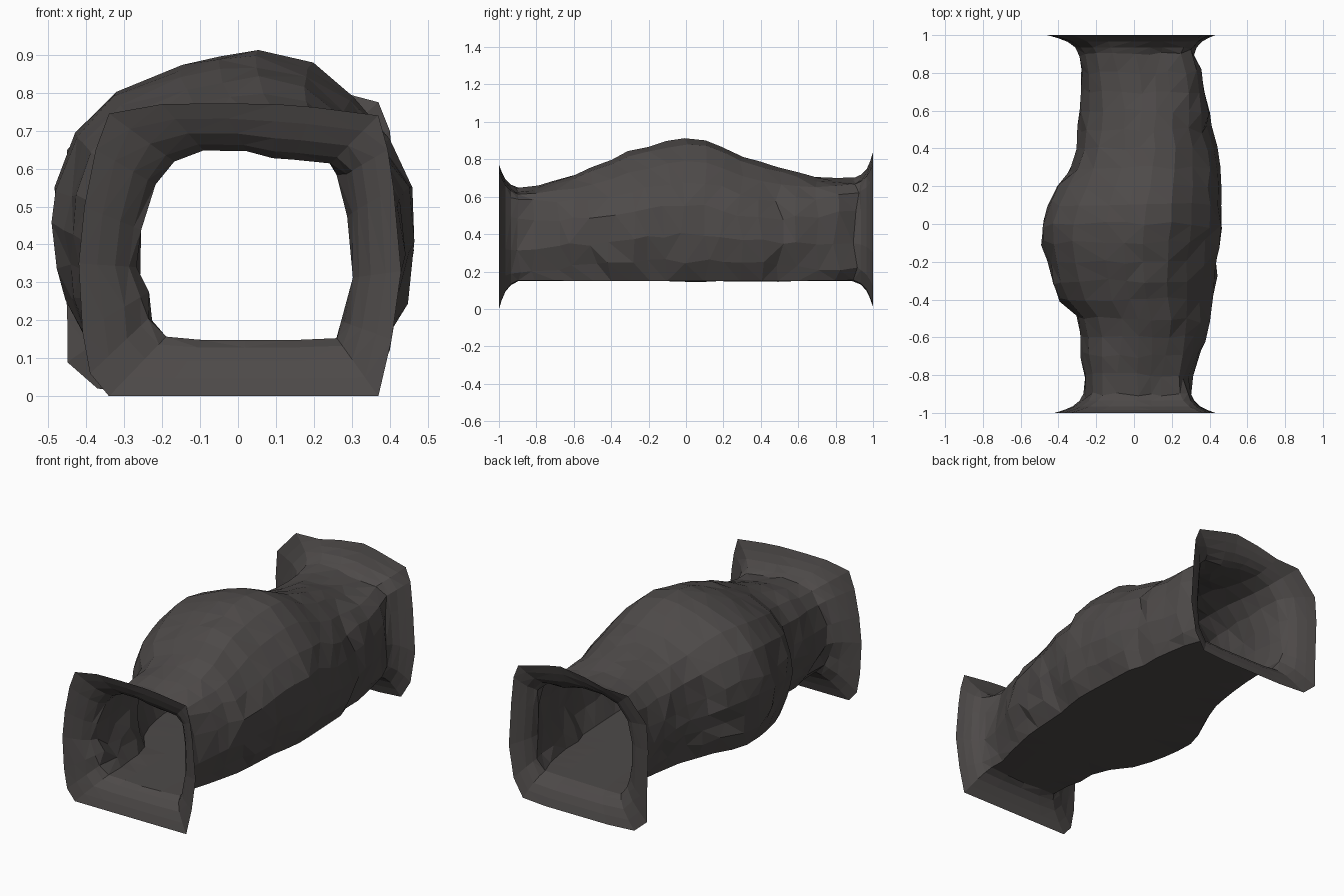
import bpy, bmesh, random

if "Cube" in bpy.data.objects:
    bpy.data.objects.remove(bpy.data.objects["Cube"])
random.seed(4)

# Rock colour
rock = bpy.data.materials.new("dark_rock")
rock.diffuse_color = (0.075, 0.068, 0.066, 1)
rock.use_nodes = True
rock.node_tree.nodes["Principled BSDF"].inputs["Base Color"].default_value = rock.diffuse_color

# Flared end outlines (x, z): floor left corner, up, over the top, down, along the floor
front_rim = [(-.34, 0), (-.39, .06), (-.41, .17), (-.42, .35), (-.405, .5), (-.375, .65), (-.34, .745),
             (-.2, .77), (-.05, .772), (.1, .77), (.2, .762), (.37, .74), (.395, .65), (.41, .55),
             (.43, .33), (.405, .15), (.37, 0), (.2, 0), (0, 0), (-.2, 0)]
back_rim = [(-.37, .02), (-.45, .09), (-.45, .2), (-.455, .35), (-.46, .5), (-.45, .65), (-.33, .785),
            (-.18, .79), (-.05, .82), (.1, .84), (.18, .825), (.37, .775), (.4, .7), (.415, .55),
            (.43, .3), (.4, .12), (.34, .02), (.2, .01), (0, .01), (-.2, .01)]
# Normalised sections: boxy neck and rounder belly
neck = [(-.74, .02), (-.88, .12), (-.95, .24), (-1, .4), (-.95, .6), (-.86, .82), (-.68, .95), (-.4, 1),
        (0, 1), (.25, .97), (.45, .95), (.79, .94), (.91, .86), (.97, .68), (1, .35), (.95, .12),
        (.86, .01), (.45, 0), (0, 0), (-.4, 0)]
belly = [(-.82, 0), (-.92, .14), (-.97, .27), (-1, .4), (-.97, .54), (-.88, .72), (-.66, .86), (-.3, .955),
         (-.08, .985), (.13, 1), (.42, .96), (.65, .84), (.85, .7), (.97, .53), (1, .33), (.93, .14),
         (.82, 0), (.42, 0), (0, 0), (-.42, 0)]

# Body stations: y, left x, right x, roof z
stations = [(-.9, -.26, .30, .645), (-.8, -.26, .30, .66), (-.7, -.275, .34, .69), (-.6, -.28, .37, .72),
            (-.5, -.31, .40, .76), (-.4, -.40, .42, .80), (-.3, -.44, .43, .84), (-.2, -.465, .44, .87),
            (-.1, -.485, .46, .895), (0, -.485, .475, .91), (.1, -.45, .47, .90), (.2, -.40, .46, .865),
            (.3, -.35, .45, .815), (.4, -.31, .44, .785), (.5, -.29, .405, .76), (.6, -.28, .40, .735),
            (.7, -.28, .38, .71), (.8, -.285, .355, .70), (.9, -.30, .315, .70)]
FLOOR = .148
flare = [(.935, .13), (.965, .37), (.985, .68), (1, 1)]


def lerp(a, b, t):
    return a + (b - a) * t


def body_ring(y, left, right, top):
    t = max(0, 1 - (abs(y) / .85) ** 1.6)
    t = min(1, t * 1.6)
    ring = []
    for i, (n, b) in enumerate(zip(neck, belly)):
        u, v = lerp(n[0], b[0], t), lerp(n[1], b[1], t)
        x = (left + right) / 2 + u * (right - left) / 2
        z = FLOOR + v * (top - FLOOR)
        # craggy side walls, calmer roof, flat floor
        side = i in (1, 2, 3, 4, 12, 13, 14, 15)
        j = .014 if side else (.004 if i < 16 else 0)
        jy = .028 if side else .012
        ring.append((x + random.uniform(-j, j), y + random.uniform(-jy, jy),
                     z + random.uniform(-j, j)))
    return ring


def flare_rings(base, rim, side):
    return [[(lerp(b[0], r[0], f), side * y, lerp(b[2], r[1], f)) for b, r in zip(base, rim)]
            for y, f in flare]


# Loft the tunnel shell, open at both ends
body = [body_ring(*s) for s in stations]
rings = flare_rings(body[0], front_rim, -1)[::-1] + body + flare_rings(body[-1], back_rim, 1)
bm = bmesh.new()
grid = [[bm.verts.new(p) for p in ring] for ring in rings]
n = len(neck)
for a, b in zip(grid, grid[1:]):
    for i in range(n):
        k = (i + 1) % n
        bm.faces.new((a[i], a[k], b[k], b[i]))
bmesh.ops.triangulate(bm, faces=bm.faces[:], quad_method='SHORT_EDGE')
bmesh.ops.recalc_face_normals(bm, faces=bm.faces[:])
if sum(f.normal.z * (f.calc_center_median().z - .45) for f in bm.faces) < 0:
    bmesh.ops.reverse_faces(bm, faces=bm.faces[:])
mesh = bpy.data.meshes.new("cave_tunnel")
bm.to_mesh(mesh)
bm.free()
mesh.materials.append(rock)
tunnel = bpy.data.objects.new("cave_tunnel", mesh)
bpy.context.collection.objects.link(tunnel)
